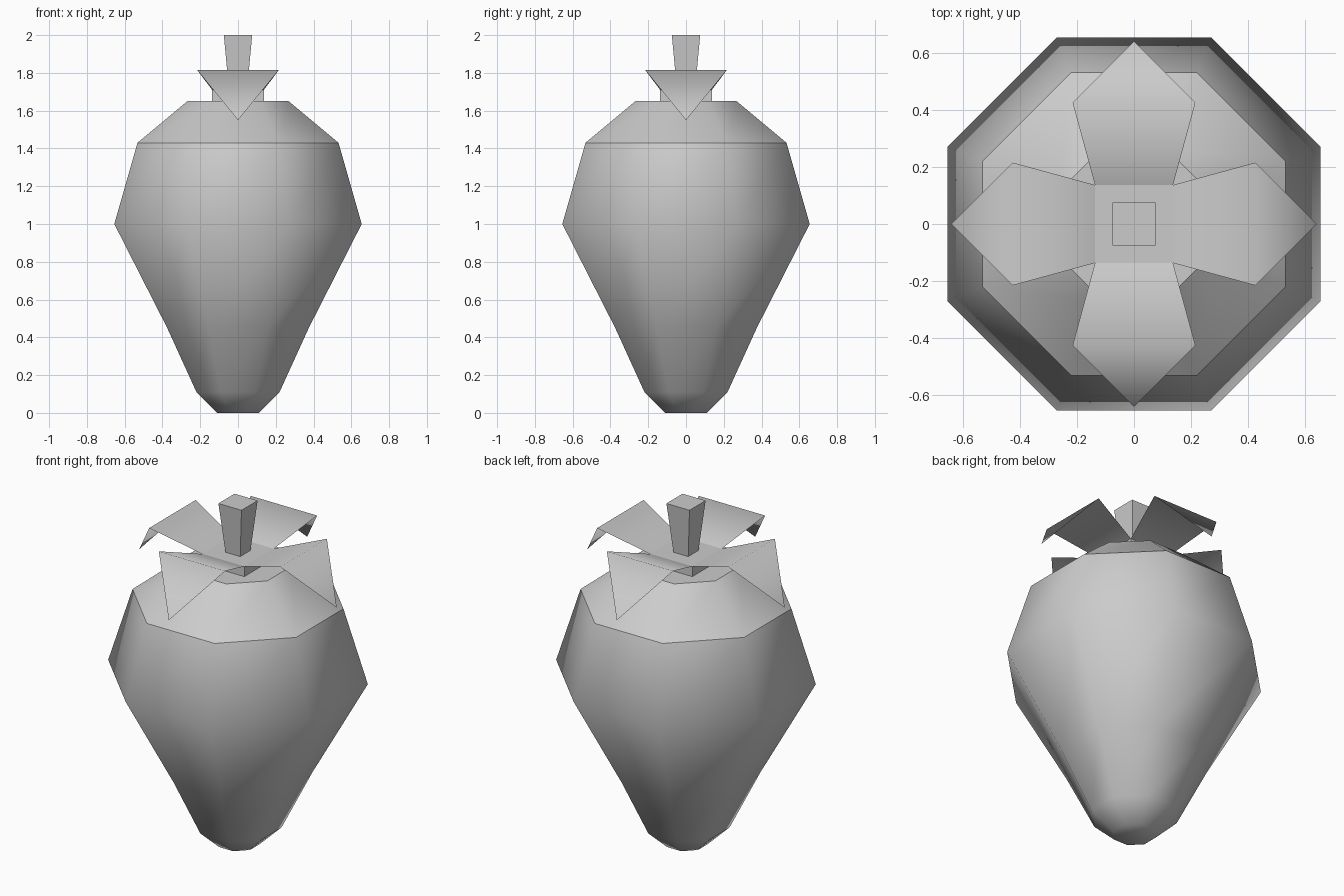
import bpy, bmesh
from math import cos, sin, pi

if "Cube" in bpy.data.objects:
    bpy.data.objects.remove(bpy.data.objects["Cube"])


def finish(name, bm, smooth=True):
    for f in bm.faces:
        f.smooth = smooth
    mesh = bpy.data.meshes.new(name)
    bm.to_mesh(mesh)
    bm.free()
    obj = bpy.data.objects.new(name, mesh)
    bpy.context.collection.objects.link(obj)
    return obj


def loft(bm, profile, sides):
    """Stack rings of (flat-to-centre distance, height), capped at both ends."""
    rings = []
    for apothem, z in profile:
        r = apothem / cos(pi / sides)
        rings.append([bm.verts.new((r * cos((2 * i + 1) * pi / sides),
                                    r * sin((2 * i + 1) * pi / sides), z))
                      for i in range(sides)])
    for low, high in zip(rings, rings[1:]):
        for i in range(sides):
            j = (i + 1) % sides
            bm.faces.new((low[i], low[j], high[j], high[i]))
    bm.faces.new(rings[0][::-1])
    bm.faces.new(rings[-1])
    return rings


# Berry body: octagonal, smooth, with a hard shoulder edge
bm = bmesh.new()
loft(bm, [(0.11, 0), (0.22, 0.11), (0.375, 0.45), (0.655, 1.0),
          (0.532, 1.43), (0.268, 1.65)], 8)
for e in bm.edges:
    if all(abs(v.co.z - 1.43) < 1e-4 for v in e.verts) or \
            all(v.co.z > 1.64 for v in e.verts):
        e.smooth = False
finish("berry_body", bm)

# Leaf crown: square base with four thin leaves that rise, then fold down
bm = bmesh.new()
BASE, BASE_Z = 0.137, 1.71
_, top = loft(bm, [(BASE, 1.60), (BASE, BASE_Z)], 4)
for i in range(4):
    a = i * pi / 2
    c, s = round(cos(a)), round(sin(a))

    def point(out, side, z):
        return bm.verts.new((out * c - side * s, out * s + side * c, z))

    inner_right, inner_left = top[i - 1], top[i]
    right = point(0.427, -0.216, 1.815)
    left = point(0.427, 0.216, 1.815)
    tip = point(0.643, 0, 1.55)
    bm.faces.new((inner_right, right, left, inner_left))
    bm.faces.new((right, tip, left))
for e in bm.edges:
    if any(v.co.z < 1.65 for v in e.verts) or len(e.link_faces) > 2:
        e.smooth = False
finish("leaf_crown", bm)

# Stem: square, flaring toward the top
bm = bmesh.new()
loft(bm, [(0.047, 1.70), (0.075, 2.0)], 4)
finish("stem", bm, smooth=False)
